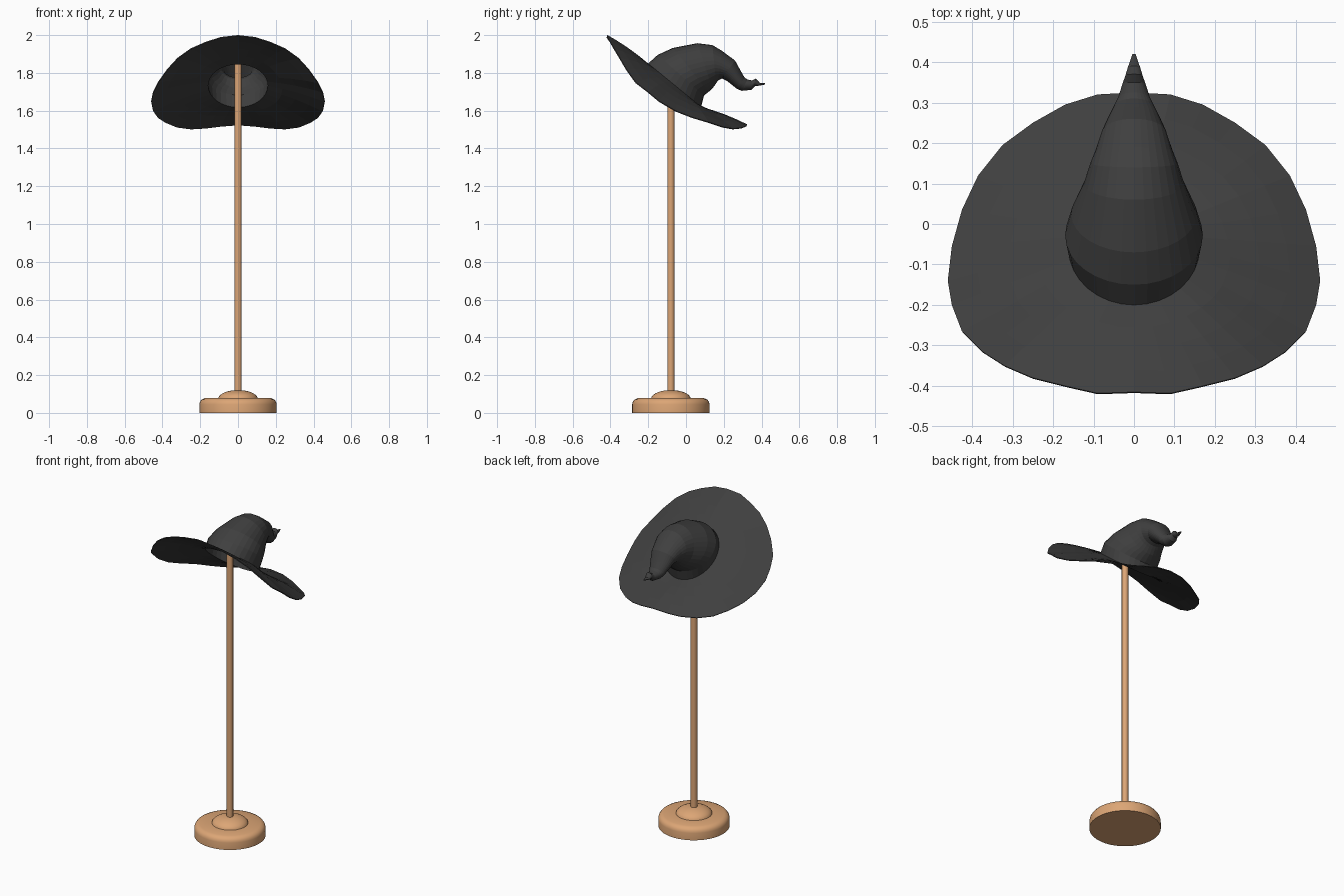
import bpy
import bmesh
from math import cos, sin, pi
from mathutils import Vector

cube = bpy.data.objects.get("Cube")
if cube:
    bpy.data.objects.remove(cube, do_unlink=True)


def make_material(name, color):
    mat = bpy.data.materials.new(name)
    mat.use_nodes = True
    mat.diffuse_color = color
    mat.node_tree.nodes["Principled BSDF"].inputs["Base Color"].default_value = color
    return mat


felt = make_material("black felt", (0.05, 0.05, 0.05, 1))
wood = make_material("light wood", (0.72, 0.38, 0.18, 1))


def loft(name, rings, material, cap_start=False, cap_end=False):
    """Join equal-length rings of points with quads, counterclockwise from above."""
    bm = bmesh.new()
    loops = [[bm.verts.new(p) for p in ring] for ring in rings]
    for low, high in zip(loops, loops[1:]):
        for j in range(len(low)):
            k = (j + 1) % len(low)
            bm.faces.new((low[j], low[k], high[k], high[j]))
    if cap_start:
        bm.faces.new(loops[0][::-1])
    if cap_end:
        bm.faces.new(loops[-1])
    mesh = bpy.data.meshes.new(name)
    bm.to_mesh(mesh)
    bm.free()
    mesh.materials.append(material)
    obj = bpy.data.objects.new(name, mesh)
    bpy.context.collection.objects.link(obj)
    return obj


def lathe(name, profile, sides, material):
    """Turn a (radius, height) profile around the stand axis."""
    rings = [[Vector((r * sin(2 * pi * j / sides), STAND_Y - r * cos(2 * pi * j / sides), z))
              for j in range(sides)] for r, z in profile]
    obj = loft(name, rings, material, True, True)
    bpy.ops.object.select_all(action="DESELECT")
    bpy.context.view_layer.objects.active = obj
    obj.select_set(True)
    bpy.ops.object.shade_smooth_by_angle(angle=pi / 5)
    return obj


# Turned wooden stand
STAND_Y = -0.08
lathe("stand_base", [(0.205, 0), (0.205, 0.045), (0.202, 0.058), (0.193, 0.07),
                     (0.175, 0.078), (0.09, 0.078)], 48, wood)
dome = [(0.105 * cos(a * pi / 14), 0.074 + 0.047 * sin(a * pi / 14)) for a in range(7)]
lathe("stand_collar", dome, 32, wood)
lathe("stand_pole", [(0.019, 0.1), (0.019, 1.88)], 16, wood)

# Brim edge, from the raised front round one side to the drooping back
half_edge = [Vector(p) for p in (
    (0, -0.415, 2), (0.09, -0.418, 1.99), (0.17, -0.4, 1.965), (0.25, -0.38, 1.93),
    (0.32, -0.35, 1.88), (0.375, -0.315, 1.82), (0.425, -0.265, 1.75),
    (0.45, -0.2, 1.7), (0.46, -0.14, 1.65), (0.45, -0.055, 1.6),
    (0.425, 0.035, 1.565), (0.385, 0.12, 1.54), (0.325, 0.195, 1.515),
    (0.25, 0.25, 1.505), (0.17, 0.295, 1.51), (0.09, 0.32, 1.52), (0, 0.325, 1.527))]
edge = half_edge + [Vector((-p.x, p.y, p.z)) for p in half_edge[-2:0:-1]]
SIDES = len(edge)

# Crown sections: outer y and z, inner y and z, half width
sections = [
    (-0.2, 1.85, 0.08, 1.62, 0.162), (-0.15, 1.895, 0.095, 1.68, 0.17),
    (-0.07, 1.932, 0.12, 1.7, 0.155), (0.06, 1.957, 0.14, 1.717, 0.124),
    (0.14, 1.947, 0.16, 1.745, 0.108), (0.19, 1.917, 0.17, 1.76, 0.096),
    (0.26, 1.865, 0.19, 1.77, 0.08), (0.29, 1.81, 0.22, 1.755, 0.066),
    (0.31, 1.775, 0.27, 1.715, 0.05), (0.325, 1.765, 0.295, 1.705, 0.04),
    (0.35, 1.76, 0.345, 1.71, 0.028), (0.37, 1.77, 0.365, 1.73, 0.021),
    (0.39, 1.748, 0.385, 1.732, 0.015), (0.42, 1.745, 0.418, 1.738, 0.004)]


def crown_ring(oy, oz, iy, iz, width):
    outer, inner = Vector((0, oy, oz)), Vector((0, iy, iz))
    middle, arm = (outer + inner) / 2, (outer - inner) / 2
    angles = [2 * pi * j / SIDES for j in range(SIDES)]
    return [middle + arm * cos(a) + Vector((width * sin(a), 0, 0)) for a in angles]


crown = [crown_ring(*s) for s in sections]

# Brim rings run from the edge in to the foot of the crown
brim = []
for f in (0, 0.25, 0.5, 0.75):
    lift = Vector((0, 0, 0.008 * sin(pi * f)))
    brim.append([e.lerp(c, f) + lift for e, c in zip(edge, crown[0])])

# Hat: one thin shell, open underneath
hat = loft("pointed_hat", brim + crown, felt, cap_end=True)
shell = hat.modifiers.new("thickness", "SOLIDIFY")
shell.thickness = 0.005
shell.offset = -1
